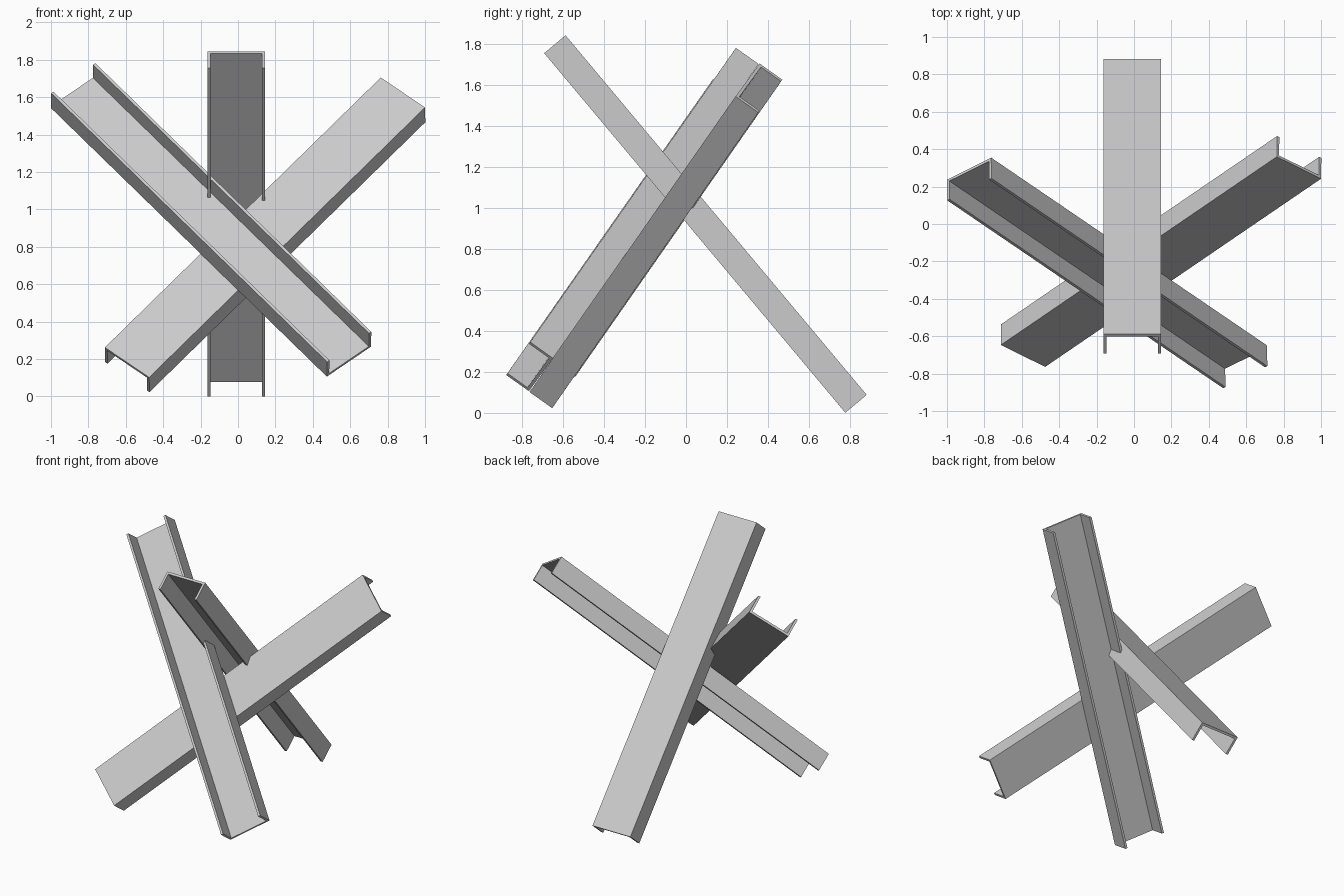
import bpy
import bmesh
from mathutils import Vector

cube = bpy.data.objects.get("Cube")
if cube:
    bpy.data.objects.remove(cube, do_unlink=True)

STEEL = (0.6, 0.6, 0.6, 1.0)
WIDTH, DEPTH, THICK = 0.309, 0.136, 0.016

steel = bpy.data.materials.new("steel_grey")
steel.use_nodes = True
steel.diffuse_color = STEEL
steel.node_tree.nodes["Principled BSDF"].inputs["Base Color"].default_value = STEEL


def channel_beam(name, low, high, across):
    """U-channel swept from low to high; both are ends of one outer web edge.
    The web runs along across and the flanges along across x (high - low)."""
    low, high = Vector(low), Vector(high)
    along = (high - low).normalized()
    side = Vector(across)
    side = (side - along * side.dot(along)).normalized()
    inward = side.cross(along)
    w, d, t = WIDTH, DEPTH, THICK
    profile = [(0, 0), (w, 0), (w, d), (w - t, d),
               (w - t, t), (t, t), (t, d), (0, d)]

    bm = bmesh.new()
    end = bm.faces.new([bm.verts.new(low + side * u + inward * v) for u, v in profile])
    sweep = bmesh.ops.extrude_face_region(bm, geom=[end], use_keep_orig=True)
    moved = [g for g in sweep["geom"] if isinstance(g, bmesh.types.BMVert)]
    bmesh.ops.translate(bm, verts=moved, vec=high - low)
    bmesh.ops.recalc_face_normals(bm, faces=bm.faces)

    mesh = bpy.data.meshes.new(name)
    bm.to_mesh(mesh)
    bm.free()
    mesh.materials.append(steel)
    beam = bpy.data.objects.new(name, mesh)
    bpy.context.collection.objects.link(beam)
    return beam


# Centre beam leaning forward, flanges facing down and forward
channel_beam("centre_beam", (-0.164, 0.882, 0.088), (-0.164, -0.588, 1.843), (1, 0, 0))

# Beam rising to the model's right, open side to the front
channel_beam("right_leaning_beam", (0.475, -0.767, 0.106), (-1.0, 0.237, 1.542),
             (0.23, 0.115, 0.157))

# Beam rising to the model's left, open side to the back
channel_beam("left_leaning_beam", (-0.475, -0.764, 0.102), (1.0, 0.242, 1.545),
             (-0.23, 0.115, 0.157))
